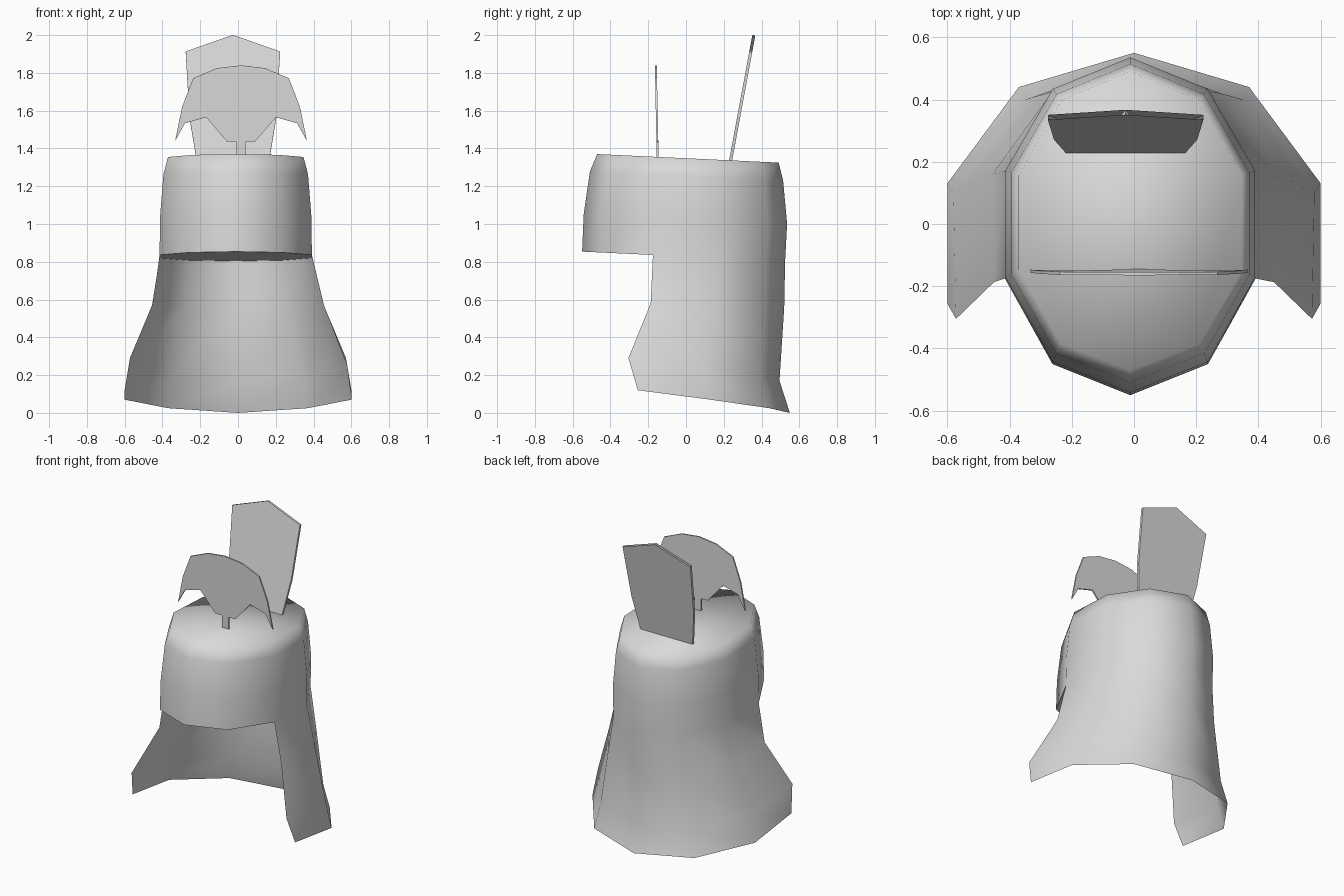
import bpy
import bmesh

cube = bpy.data.objects.get("Cube")
if cube:
    bpy.data.objects.remove(cube)

# Single plain colour
grey = bpy.data.materials.new("plain_grey")
grey.use_nodes = True
colour = (0.7, 0.7, 0.7, 1)
grey.diffuse_color = colour
grey.node_tree.nodes["Principled BSDF"].inputs["Base Color"].default_value = colour

CX = -0.012    # middle of the shell
TILT = -0.047  # crown slopes down to the back


def finish(bm, name, smooth=True):
    bmesh.ops.recalc_face_normals(bm, faces=bm.faces)
    for f in bm.faces:
        f.smooth = smooth
    mesh = bpy.data.meshes.new(name)
    bm.to_mesh(mesh)
    bm.free()
    mesh.materials.append(grey)
    ob = bpy.data.objects.new(name, mesh)
    bpy.context.collection.objects.link(ob)
    return ob


def mirrored(half):
    """Half row, from one end to the middle point, completed on the other side."""
    return half + [(-x, y, z) for x, y, z in reversed(half[:-1])]


def bridge(bm, a, b, closed):
    n = len(a)
    for i in range(n if closed else n - 1):
        j = (i + 1) % n
        bm.faces.new((a[i], a[j], b[j], b[i]))


# Ten-sided outline, front point to back point
HALF = [(0, -0.55), (0.25, -0.45), (0.403, -0.175),
        (0.403, 0.17), (0.25, 0.43), (0, 0.53)]


def crown_ring(z, sx, front, back):
    half = []
    for x, y in HALF:
        y *= front if y < 0 else back
        half.append((x * sx, y, z + TILT * y))
    return [(x + CX, y, z) for x, y, z in mirrored(half)[:-1]]


# Crown and flared neck guard in one open shell
bm = bmesh.new()
rings = []
for spec in [(0.828, 1, 1, 0.99), (1.025, 0.995, 0.985, 1.01),
             (1.255, 0.95, 0.925, 0.97), (1.348, 0.89, 0.855, 0.925)]:
    rings.append([bm.verts.new(p) for p in crown_ring(*spec)])
for a, b in zip(rings, rings[1:]):
    bridge(bm, a, b, True)
bm.faces.new(rings[-1])

guard_rows = [
    [(0.45, -0.187, 0.58), (0.455, 0.16, 0.57), (0.28, 0.42, 0.565), (0, 0.52, 0.56)],
    [(0.572, -0.305, 0.29), (0.58, 0.1, 0.24), (0.35, 0.4, 0.19), (0, 0.495, 0.17)],
    [(0.6, -0.255, 0.12), (0.6, 0.13, 0.07), (0.37, 0.44, 0.025), (0, 0.55, 0)],
]
upper = rings[0][2:9]
for row in guard_rows:
    lower = [bm.verts.new(p) for p in mirrored(row)]
    bridge(bm, upper, lower, False)
    upper = lower
finish(bm, "helmet_shell")

# Disc closing the underside of the crown
bm = bmesh.new()
bm.faces.new([bm.verts.new(p) for p in crown_ring(0.828, 1, 1, 0.99)])
finish(bm, "crown_underside", False)


def plate(name, outline, y_at, thickness):
    """Thin upright ornament from a front outline."""
    bm = bmesh.new()
    face = bm.faces.new([bm.verts.new((x, y_at(z), z)) for x, z in outline])
    bmesh.ops.triangulate(bm, faces=[face])
    ob = finish(bm, name, False)
    mod = ob.modifiers.new("thickness", "SOLIDIFY")
    mod.thickness = thickness
    mod.offset = 0
    return ob


def symmetric(half, cx):
    """Outline from the half on the +x side, first point lowest."""
    left = [(cx - x, z) for x, z in reversed(half) if x > 0]
    return [(cx + x, z) for x, z in half] + left


# Front crest: arched wings on a short stem
crest = symmetric([(0.024, 1.35), (0.024, 1.435), (0.075, 1.437), (0.185, 1.565),
                   (0.297, 1.533), (0.349, 1.44), (0.312, 1.62), (0.253, 1.772),
                   (0.127, 1.825), (0, 1.84)], 0.016)
plate("front_crest", crest, lambda z: -0.15 - 0.02 * (z - 1.35), 0.01)

# Three leaning spikes at the back of the crown
spikes = symmetric([(0.192, 1.335), (0.23, 1.565), (0.25, 1.912),
                    (0.074, 1.58), (0, 2)], -0.027)
plate("rear_spikes", spikes, lambda z: 0.237 + 0.185 * (z - 1.34), 0.016)
